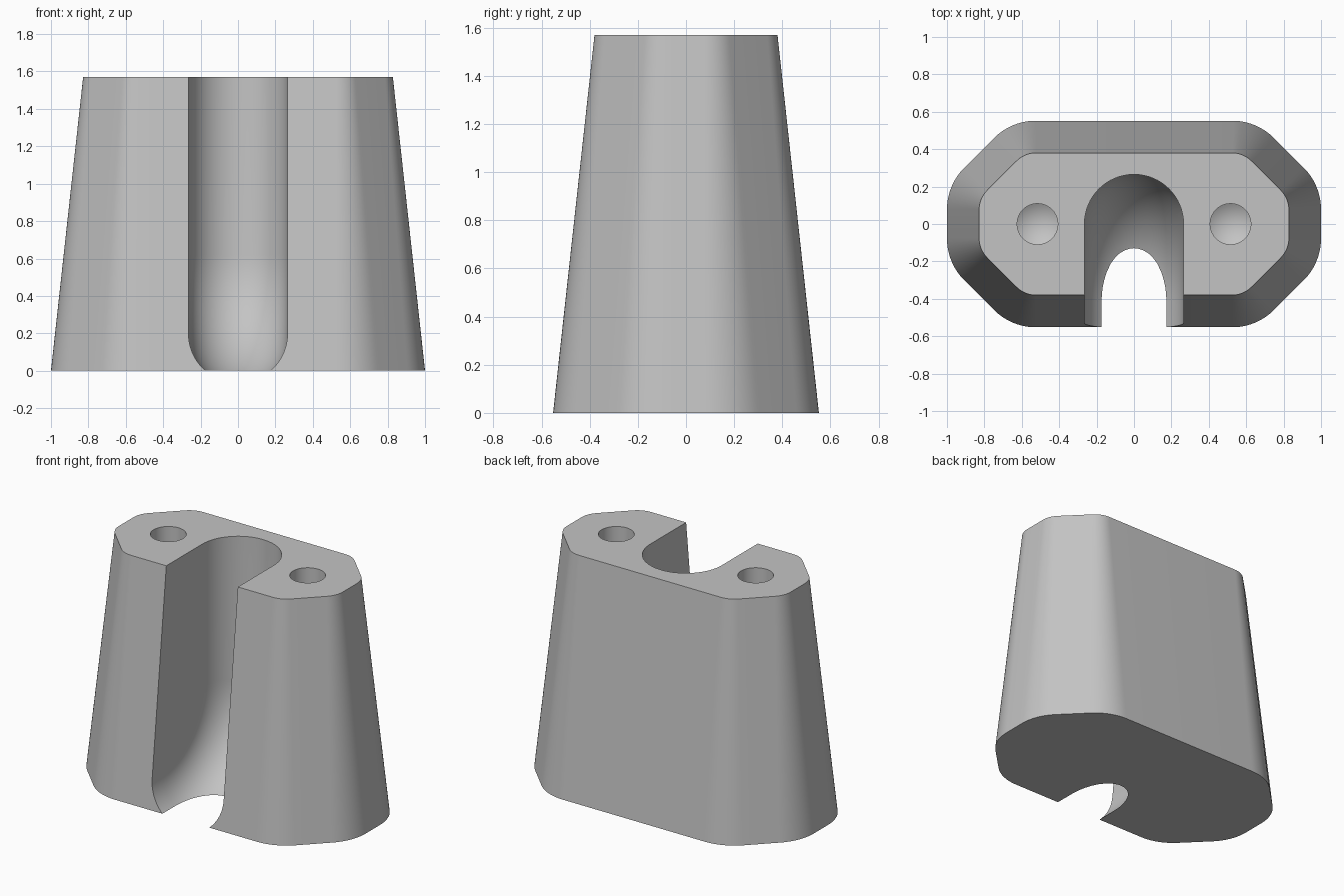
import bpy
import bmesh
from math import sin, cos, pi, radians

if "Cube" in bpy.data.objects:
    bpy.data.objects.remove(bpy.data.objects["Cube"], do_unlink=True)

HEIGHT = 1.57
SLOT_R = 0.265      # channel half width
BEND_R = 0.42       # bend of the channel floor
FLOOR_Z = 0.2       # centre height of the channel exit
STEPS = 12

gray = bpy.data.materials.new("light_gray")
gray.use_nodes = True
color = (0.55, 0.55, 0.55, 1)
gray.diffuse_color = color
gray.node_tree.nodes["Principled BSDF"].inputs["Base Color"].default_value = color


def make_object(name, bm):
    bmesh.ops.recalc_face_normals(bm, faces=bm.faces)
    mesh = bpy.data.meshes.new(name)
    bm.to_mesh(mesh)
    bm.free()
    mesh.materials.append(gray)
    obj = bpy.data.objects.new(name, mesh)
    bpy.context.collection.objects.link(obj)
    return obj


def bridge(bm, a, b, closed):
    count = len(a) if closed else len(a) - 1
    for i in range(count):
        j = (i + 1) % len(a)
        bm.faces.new((a[i], a[j], b[j], b[i]))


def outline(r):
    """Chamfered rectangle whose eight corners are rounded with radius r."""
    centers = [((0.683, 0.077), 0), ((0.525, 0.235), pi / 4)]
    quarter = []
    for (cx, cy), start in centers:
        for i in range(STEPS + 1):
            a = start + i / STEPS * pi / 4
            quarter.append((cx + r * cos(a), cy + r * sin(a)))
    half = quarter + [(-x, y) for x, y in reversed(quarter)]
    return half + [(-x, -y) for x, y in half]


# Tapered body
bm = bmesh.new()
bottom = [bm.verts.new((x, y, 0)) for x, y in outline(0.317)]
top = [bm.verts.new((x, y, HEIGHT)) for x, y in outline(0.145)]
bridge(bm, bottom, top, True)
bm.faces.new(bottom)
bm.faces.new(top)
body = make_object("tapered_body", bm)

# Channel cutter: half round floor swept down, around a bend and out the front
bm = bmesh.new()
path = [(0, 2, 0)]
for i in range(25):
    a = i / 24 * pi / 2
    path.append((-BEND_R + BEND_R * cos(a), FLOOR_Z + BEND_R - BEND_R * sin(a), a))
path.append((-1, FLOOR_Z, pi / 2))
rings = []
for y, z, a in path:
    ring = []
    for i in range(33):
        t = i / 32 * pi
        depth = SLOT_R * sin(t)
        ring.append(bm.verts.new((SLOT_R * cos(t), y + depth * cos(a), z - depth * sin(a))))
    rings.append(ring)
for a, b in zip(rings, rings[1:]):
    bridge(bm, a, b, False)
right = bm.verts.new((SLOT_R, -1, 2))
left = bm.verts.new((-SLOT_R, -1, 2))
bm.faces.new([r[0] for r in rings] + [right])
bm.faces.new([r[-1] for r in rings] + [left])
bm.faces.new(rings[0] + [left, right])
bm.faces.new(rings[-1] + [left, right])
cutters = [make_object("channel_cutter", bm)]

# Drilled holes with conical ends
for side, name in ((1, "left"), (-1, "right")):
    bm = bmesh.new()
    loops = []
    for z in (0.8, 2):
        loops.append([bm.verts.new((side * 0.516 + 0.109 * cos(radians(a)),
                                    0.109 * sin(radians(a)), z))
                      for a in range(0, 360, 9)])
    tip = bm.verts.new((side * 0.516, 0, 0.735))
    bridge(bm, loops[0], loops[1], True)
    bm.faces.new(loops[1])
    for i, v in enumerate(loops[0]):
        bm.faces.new((v, loops[0][i - 1], tip))
    cutters.append(make_object(name + "_hole_cutter", bm))

# Cut the body, then shade it smooth between sharp edges
bpy.ops.object.select_all(action='DESELECT')
body.select_set(True)
bpy.context.view_layer.objects.active = body
for cutter in cutters:
    mod = body.modifiers.new(cutter.name, 'BOOLEAN')
    mod.operation = 'DIFFERENCE'
    mod.solver = 'EXACT'
    mod.object = cutter
    bpy.ops.object.modifier_apply(modifier=mod.name)
for cutter in cutters:
    bpy.data.objects.remove(cutter, do_unlink=True)
bpy.ops.object.shade_smooth_by_angle(angle=radians(28))
